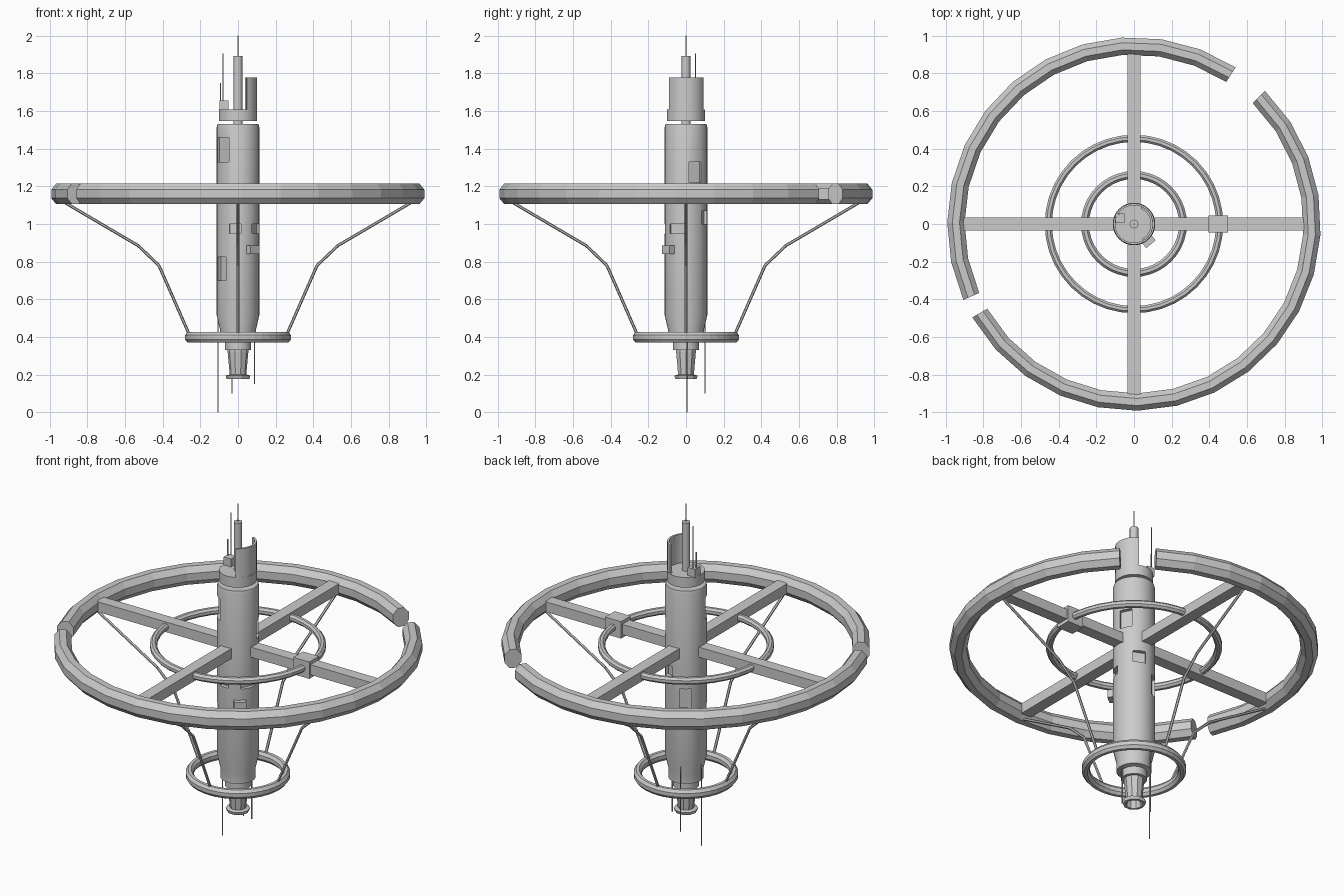
import bpy, bmesh
from math import cos, sin, pi, radians
from mathutils import Vector, Matrix

if "Cube" in bpy.data.objects:
    bpy.data.objects.remove(bpy.data.objects["Cube"])


def finish(name, bm, smooth=False):
    bmesh.ops.recalc_face_normals(bm, faces=bm.faces)
    me = bpy.data.meshes.new(name)
    bm.to_mesh(me)
    bm.free()
    ob = bpy.data.objects.new(name, me)
    bpy.context.collection.objects.link(ob)
    if smooth:
        bpy.ops.object.select_all(action='DESELECT')
        ob.select_set(True)
        bpy.context.view_layer.objects.active = ob
        bpy.ops.object.shade_smooth_by_angle(angle=radians(30))
    return ob


def sweep(name, section, a0, a1, steps, smooth=False):
    """Sweep a closed (radius, z) section around z; capped when not a full turn."""
    bm = bmesh.new()
    full = abs(a1 - a0) >= 359.9
    rings = []
    for i in range(steps if full else steps + 1):
        a = radians(a0 + (a1 - a0) * i / steps)
        rings.append([bm.verts.new((r * cos(a), r * sin(a), z)) for r, z in section])
    n = len(section)
    for i in range(steps):
        p, q = rings[i], rings[(i + 1) % len(rings)]
        for j in range(n):
            bm.faces.new((p[j], q[j], q[(j + 1) % n], p[(j + 1) % n]))
    if not full:
        bm.faces.new(rings[0])
        bm.faces.new(rings[-1])
    return finish(name, bm, smooth)


def octagon(r, z, hr, hz):
    k = 1 / cos(pi / 8)
    return [(r + hr * k * cos(pi / 8 + i * pi / 4), z + hz * k * sin(pi / 8 + i * pi / 4))
            for i in range(8)]


def lathe(name, profile, sides, smooth=True):
    """Closed solid from a (radius, z) profile, flat caps at both ends."""
    bm = bmesh.new()
    rings = [[bm.verts.new((r * cos(2 * pi * i / sides), r * sin(2 * pi * i / sides), z))
              for i in range(sides)] for r, z in profile]
    for p, q in zip(rings, rings[1:]):
        for i in range(sides):
            j = (i + 1) % sides
            bm.faces.new((p[i], p[j], q[j], q[i]))
    bm.faces.new(rings[0])
    bm.faces.new(rings[-1])
    return finish(name, bm, smooth)


def add_box(bm, center, size, angle=0):
    rot = Matrix.Rotation(radians(angle), 4, 'Z')
    m = rot @ Matrix.Translation(center) @ Matrix.Diagonal((*size, 1))
    bmesh.ops.create_cube(bm, size=1, matrix=m)


def box(name, center, size, angle=0):
    bm = bmesh.new()
    add_box(bm, center, size, angle)
    return finish(name, bm)


def rods(name, points, radius, sides=6):
    bm = bmesh.new()
    for p, q in zip(points, points[1:]):
        p, q = Vector(p), Vector(q)
        d = q - p
        m = Matrix.Translation((p + q) / 2) @ d.to_track_quat('Z', 'Y').to_matrix().to_4x4()
        bmesh.ops.create_cone(bm, cap_ends=True, segments=sides, radius1=radius,
                              radius2=radius, depth=d.length, matrix=m)
    return finish(name, bm)


# Main ring in two arcs with two gaps
main = octagon(0.946, 1.16, 0.046, 0.055)
sweep("main_ring_short_arc", main, 57, 204, 12)
sweep("main_ring_long_arc", main, 210, 405.5, 16)

# Inner ring and lower ring
sweep("inner_ring", octagon(0.455, 1.16, 0.019, 0.02), 0, 360, 40)
sweep("lower_ring", octagon(0.26, 0.398, 0.021, 0.027), 0, 360, 40)

# Spokes and hanging struts, four around
for i in range(4):
    box(f"spoke_{i}", (0.50, 0, 1.16), (0.83, 0.068, 0.06), 90 * i)
    a = pi / 2 * i
    path = [(0.93, 1.12), (0.53, 0.885), (0.42, 0.78), (0.262, 0.42)]
    rods(f"strut_{i}", [(r * cos(a), r * sin(a), z) for r, z in path], 0.008)
box("ring_cabin", (0.447, 0, 1.16), (0.105, 0.09, 0.1))

# Central hull with recessed bays cut into it
hull = lathe("hull", [(0.07, 0.33), (0.07, 0.375), (0.095, 0.38), (0.095, 0.435),
                      (0.113, 0.515), (0.113, 1.515), (0.109, 1.53)], 32)
bays = [  # angle, low z, high z, width
    (220, 1.33, 1.46, 0.095), (218, 0.70, 0.825, 0.065), (262, 0.95, 1.0, 0.06),
    (335, 0.95, 1.0, 0.09), (26, 1.22, 1.33, 0.07), (66, 1.0, 1.07, 0.07),
    (123, 0.83, 0.95, 0.065)]
bm = bmesh.new()
for angle, z0, z1, w in bays:
    add_box(bm, (0.12, 0, (z0 + z1) / 2), (0.06, w, z1 - z0), angle)
cutter = finish("bay_cutter", bm)
cutter.hide_render = True
mod = hull.modifiers.new("bays", 'BOOLEAN')
mod.operation = 'DIFFERENCE'
mod.solver = 'EXACT'
mod.object = cutter
bpy.context.view_layer.objects.active = hull
bpy.ops.object.modifier_apply(modifier=mod.name)
bpy.data.objects.remove(cutter)
box("hull_pod", (0.115, 0, 0.862), (0.05, 0.065, 0.045), -50)

# Engine nozzle, hollow from below
lathe("engine", [(0.055, 0.335), (0.055, 0.32), (0.044, 0.2), (0.066, 0.195), (0.06, 0.178),
                 (0.045, 0.178), (0.036, 0.25)], 10, False)

# Top deck: neck, collar, half shell, mast
lathe("neck", [(0.025, 1.52), (0.025, 1.56)], 16)
lathe("collar", [(0.102, 1.548), (0.102, 1.608)], 32)
sweep("half_shell", [(0.089, 1.6), (0.101, 1.6), (0.101, 1.778), (0.089, 1.778)],
      -62, 66, 12, True)
lathe("mast", [(0.023, 1.6), (0.023, 1.893)], 16)
box("deck_box", (-0.074, 0.03, 1.63), (0.048, 0.05, 0.05))

# Antennas: x, y, low z, high z
for i, (x, y, z0, z1) in enumerate([(0, 0, 1.88, 2.0), (-0.08, 0.05, 1.6, 1.905),
                                    (-0.092, 0.035, 1.64, 1.75), (-0.105, 0.005, 0, 0.51),
                                    (-0.033, 0.1, 0.1, 0.51), (0.087, 0.005, 0.15, 0.45)]):
    rods(f"antenna_{i}", [(x, y, z0), (x, y, z1)], 0.003)
